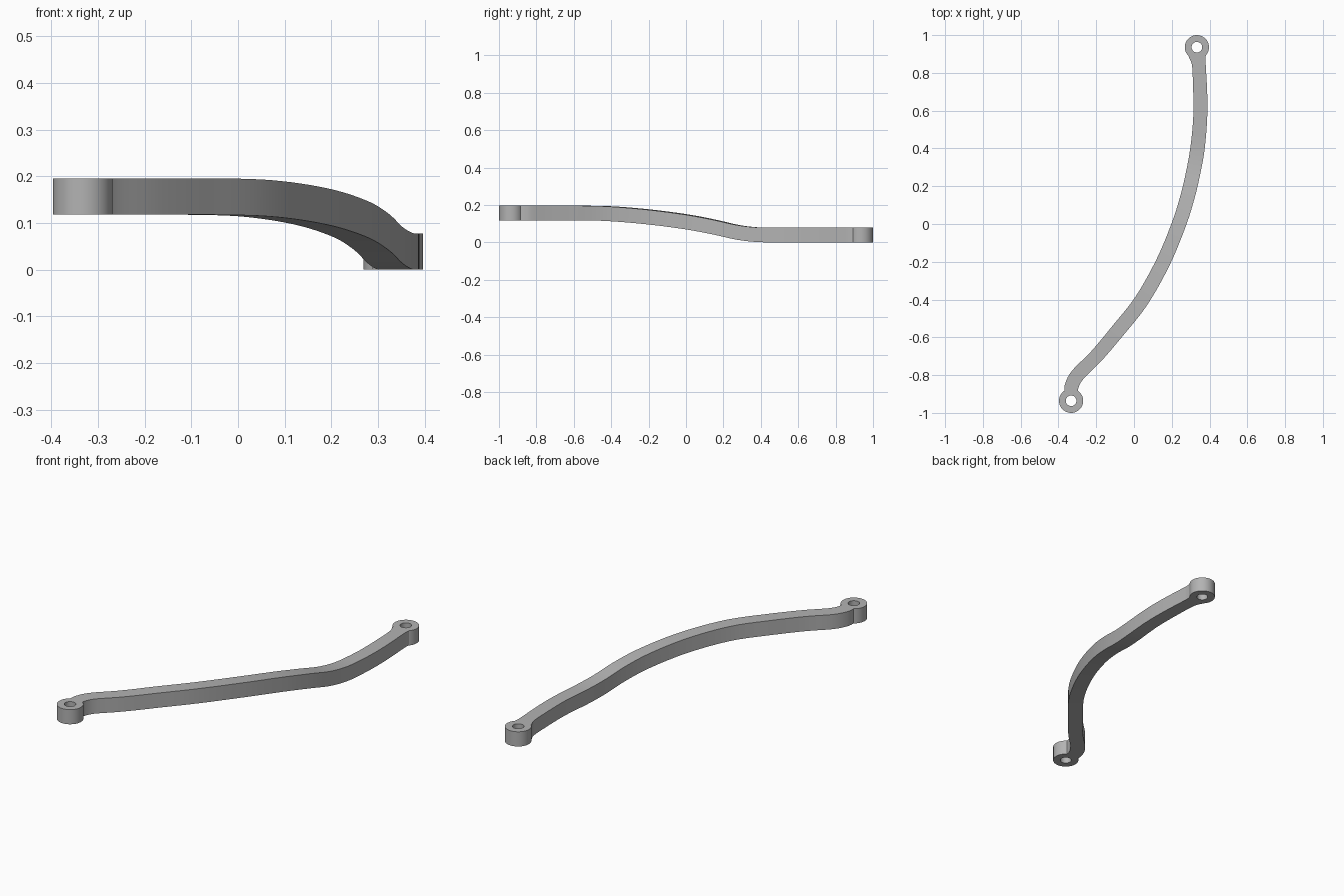
import bpy, bmesh
from math import sin, cos, tau
from mathutils import Vector

cube = bpy.data.objects.get("Cube")
if cube:
    bpy.data.objects.remove(cube)

THICK = 0.078
HIGH = 0.118
EYE_R, HOLE_R = 0.064, 0.028

grey = bpy.data.materials.new("satin grey")
grey.use_nodes = True
colour = (0.45, 0.45, 0.45, 1)
grey.diffuse_color = colour
grey.node_tree.nodes["Principled BSDF"].inputs["Base Color"].default_value = colour


def make_object(name, bm):
    bmesh.ops.recalc_face_normals(bm, faces=bm.faces)
    mesh = bpy.data.meshes.new(name)
    bm.to_mesh(mesh)
    bm.free()
    mesh.materials.append(grey)
    obj = bpy.data.objects.new(name, mesh)
    bpy.context.collection.objects.link(obj)
    return obj


def eye_ring(name, x, y, z, sides=48):
    """Flat-topped ring with a through hole."""
    bm = bmesh.new()
    profile = [(EYE_R, z), (EYE_R, z + THICK), (HOLE_R, z + THICK), (HOLE_R, z)]
    loops = [[bm.verts.new((x + r * cos(tau * i / sides), y + r * sin(tau * i / sides), h))
              for r, h in profile] for i in range(sides)]
    for i in range(sides):
        a, b = loops[i], loops[(i + 1) % sides]
        for k in range(4):
            n = (k + 1) % 4
            bm.faces.new((a[k], b[k], b[n], a[n]))
    return make_object(name, bm)


def spline(points, steps=6):
    """Smooth path through the control points."""
    pts = [points[0]] + points + [points[-1]]
    out = []
    for p0, p1, p2, p3 in zip(pts, pts[1:], pts[2:], pts[3:]):
        for s in range(steps):
            t = s / steps
            out.append(0.5 * (2 * p1 + (p2 - p0) * t + (2 * p0 - 5 * p1 + 4 * p2 - p3) * t ** 2
                              + (3 * p1 - p0 - 3 * p2 + p3) * t ** 3))
    return out + [points[-1]]


# Arm centre line: x, y, underside height, half width
stations = [Vector(p) for p in (
    (-0.333, -0.894, HIGH, 0.036), (-0.328, -0.852, HIGH, 0.037),
    (-0.295, -0.795, HIGH, 0.037), (-0.2, -0.7, HIGH, 0.037),
    (-0.09, -0.57, HIGH, 0.038), (0.04, -0.405, 0.114, 0.038),
    (0.155, -0.2, 0.097, 0.038), (0.238, 0.0, 0.071, 0.038),
    (0.285, 0.15, 0.043, 0.038), (0.315, 0.28, 0.014, 0.038),
    (0.336, 0.4, 0.001, 0.038), (0.35, 0.55, 0, 0.037),
    (0.351, 0.68, 0, 0.037), (0.345, 0.82, 0, 0.036),
    (0.341, 0.86, 0, 0.038), (0.335, 0.894, 0, 0.047))]


def swept_arm(name):
    path = spline(stations)
    bm = bmesh.new()
    sections = []
    for i, p in enumerate(path):
        d = path[min(i + 1, len(path) - 1)] - path[max(i - 1, 0)]
        side = Vector((d.y, -d.x)).normalized() * p.w
        z = min(HIGH, max(0, p.z))
        sections.append([bm.verts.new((p.x + s * side.x, p.y + s * side.y, h))
                         for s, h in ((1, z), (1, z + THICK), (-1, z + THICK), (-1, z))])
    for a, b in zip(sections, sections[1:]):
        for k in range(4):
            n = (k + 1) % 4
            bm.faces.new((a[k], b[k], b[n], a[n]))
    bm.faces.new(sections[0])
    bm.faces.new(sections[-1])
    return make_object(name, bm)


arm = swept_arm("curved_arm")
eyes = [eye_ring("front_eye", -0.333, -0.936, HIGH), eye_ring("back_eye", 0.333, 0.936, 0)]

# Fuse both eyes into the arm
bpy.ops.object.select_all(action='DESELECT')
bpy.context.view_layer.objects.active = arm
arm.select_set(True)
for eye in eyes:
    mod = arm.modifiers.new("fuse", 'BOOLEAN')
    mod.operation = 'UNION'
    mod.solver = 'EXACT'
    mod.object = eye
    bpy.ops.object.modifier_apply(modifier=mod.name)
    bpy.data.objects.remove(eye)

bpy.ops.object.shade_smooth_by_angle(angle=0.5)
